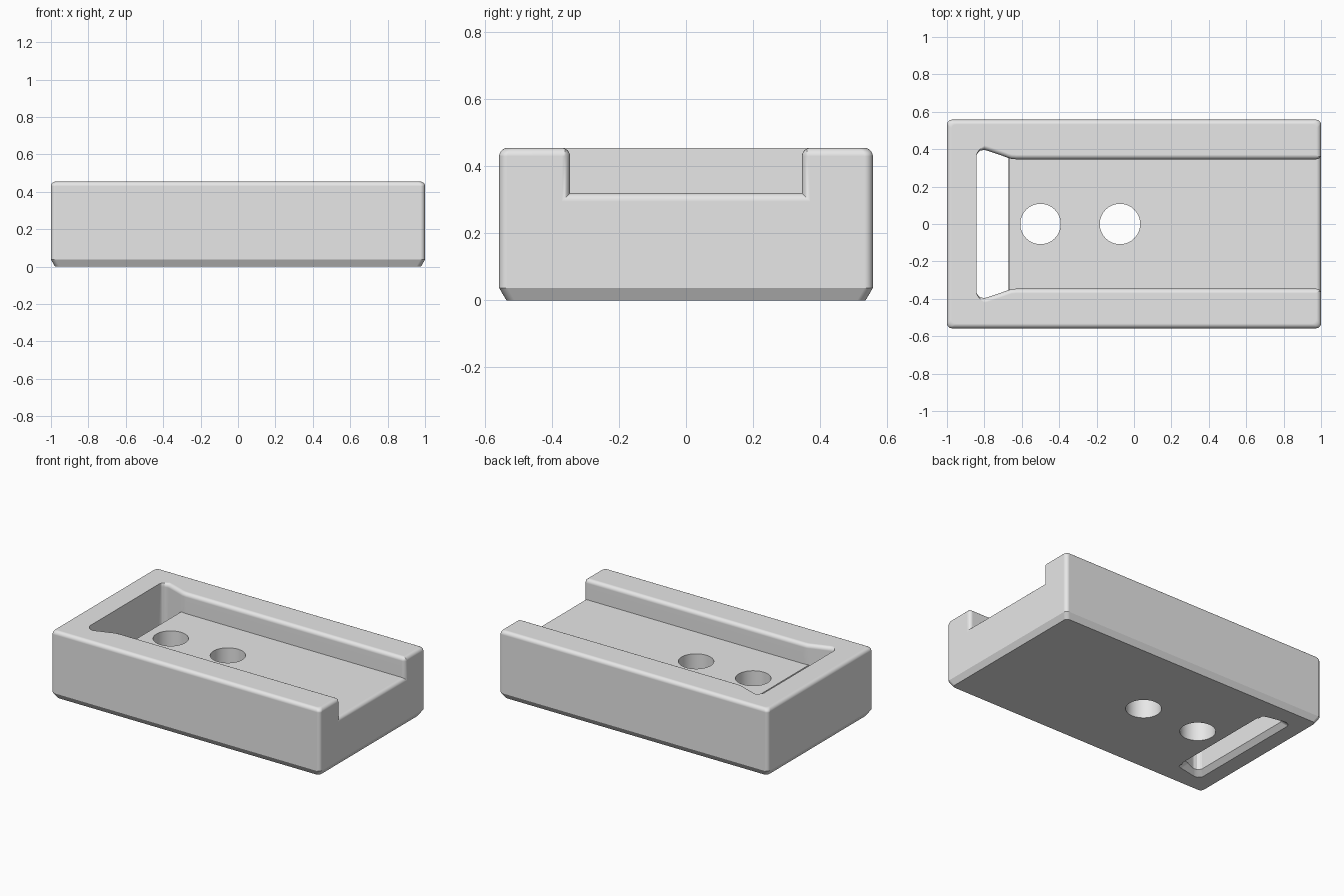
import bpy
import bmesh
from math import sin, cos, pi

if "Cube" in bpy.data.objects:
    bpy.data.objects.remove(bpy.data.objects["Cube"], do_unlink=True)

LENGTH, WIDTH, HEIGHT = 2.0, 1.115, 0.455
ROUND = 0.025      # radius of the softened edges
FLOOR = 0.32       # height of the channel floor
STEPS = 5
ARC = [i / STEPS * pi / 2 for i in range(STEPS + 1)]

grey = bpy.data.materials.new("plain_grey")
grey.use_nodes = True
grey.diffuse_color = (0.8, 0.8, 0.8, 1)
grey.node_tree.nodes["Principled BSDF"].inputs["Base Color"].default_value = (0.8, 0.8, 0.8, 1)


def finish(name, bm):
    bmesh.ops.recalc_face_normals(bm, faces=bm.faces)
    mesh = bpy.data.meshes.new(name)
    bm.to_mesh(mesh)
    bm.free()
    mesh.materials.append(grey)
    obj = bpy.data.objects.new(name, mesh)
    bpy.context.collection.objects.link(obj)
    return obj


def loft(name, rings):
    """Skin a list of closed rings and cap both ends."""
    bm = bmesh.new()
    rows = [[bm.verts.new(p) for p in ring] for ring in rings]
    for a, b in zip(rows, rows[1:]):
        for i in range(len(a)):
            j = (i + 1) % len(a)
            bm.faces.new((a[i], a[j], b[j], b[i]))
    bm.faces.new(rows[0])
    bm.faces.new(rows[-1])
    return finish(name, bm)


def rounded_rectangle(inset, z):
    ring = []
    for quarter, (sx, sy) in enumerate([(1, 1), (-1, 1), (-1, -1), (1, -1)]):
        cx = sx * (LENGTH / 2 - inset - ROUND)
        cy = sy * (WIDTH / 2 - inset - ROUND)
        for t in ARC:
            a = t + quarter * pi / 2
            ring.append((cx + ROUND * cos(a), cy + ROUND * sin(a), z))
    return ring


# Block with a chamfered base and rounded upper edges
layers = [(0.022, 0), (0, 0.037)]
layers += [(ROUND * (1 - cos(t)), HEIGHT - ROUND + ROUND * sin(t)) for t in ARC]
block = loft("channel_block", [rounded_rectangle(i, z) for i, z in layers])


def channel_section(x, half, floor, lip):
    side = [(half, floor)]
    side += [(half + lip * (1 - cos(t)), HEIGHT - ROUND + ROUND * sin(t)) for t in ARC]
    side.append((half + lip, HEIGHT + 0.1))
    return [(x, y, z) for y, z in side] + [(x, -y, z) for y, z in reversed(side)]


# Channel with a flared slot through its closed end and a softened mouth
SLOT = [(-0.842, 0.365), (-0.836, 0.38), (-0.822, 0.392), (-0.80, 0.396),
        (-0.78, 0.391), (-0.69, 0.36), (-0.672, 0.353)]
sections = [channel_section(x, w, -0.1, min(ROUND, 0.004 + (x + 0.842) * 0.5)) for x, w in SLOT]
sections += [channel_section(x, w, FLOOR, ROUND)
             for x, w in [(-0.668, 0.352), (-0.655, 0.348), (-0.63, 0.346)]]
for t in ARC:
    flare = ROUND * (1 - cos(t))
    sections.append(channel_section(LENGTH / 2 - ROUND + ROUND * sin(t),
                                    0.346 + flare, FLOOR - flare, ROUND))
sections.append(channel_section(1.1, 0.346 + ROUND, FLOOR - ROUND, ROUND))
cutters = [loft("channel_cutter", sections)]

# Chamfer where the slot leaves the underside
bm = bmesh.new()
for grow, z in [(0.06, -0.03), (-0.03, 0.06)]:
    for x, w in SLOT:
        for s in (1, -1):
            bm.verts.new((x - grow if x < -0.7 else -0.68, s * (w + grow), z))
hull = bmesh.ops.convex_hull(bm, input=bm.verts)
loose = {g for g in hull["geom_interior"] + hull["geom_unused"]
         if isinstance(g, bmesh.types.BMVert)}
bmesh.ops.delete(bm, geom=list(loose), context="VERTS")
cutters.append(finish("slot_chamfer_cutter", bm))

# Two round through holes
for x in (-0.5, -0.075):
    bm = bmesh.new()
    bmesh.ops.create_cone(bm, cap_ends=True, segments=64, radius1=0.108, radius2=0.108, depth=1)
    bmesh.ops.translate(bm, verts=bm.verts, vec=(x, 0, 0.2))
    cutters.append(finish("hole_cutter", bm))

# Cut the block, then drop the cutters
bpy.context.view_layer.objects.active = block
for cutter in cutters:
    cutter.hide_render = True
    mod = block.modifiers.new("cut", "BOOLEAN")
    mod.operation = "DIFFERENCE"
    mod.solver = "EXACT"
    mod.object = cutter
    bpy.ops.object.modifier_apply(modifier=mod.name)
    bpy.data.objects.remove(cutter, do_unlink=True)

# Smooth the rounded edges and keep the broad faces flat
for obj in bpy.context.selected_objects:
    obj.select_set(False)
block.select_set(True)
bpy.ops.object.shade_smooth_by_angle(angle=0.45)
normals = block.modifiers.new("flat_faces", "WEIGHTED_NORMAL")
normals.keep_sharp = True
